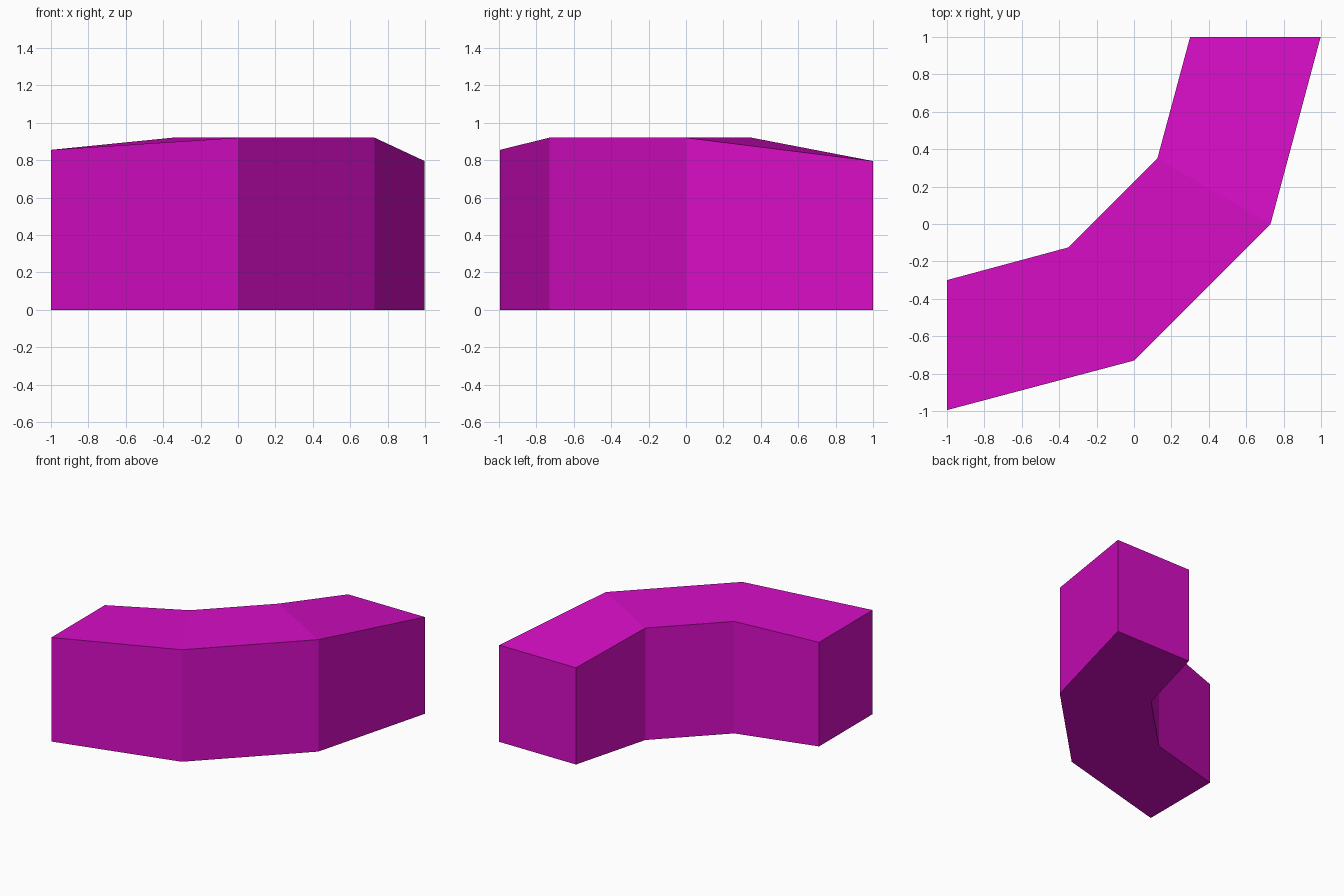
import bpy
import bmesh

default = bpy.data.objects.get("Cube")
if default:
    bpy.data.objects.remove(default, do_unlink=True)

# One flat magenta
magenta = bpy.data.materials.new("magenta")
magenta.use_nodes = True
COLOUR = (0.68, 0.004, 0.56, 1.0)
magenta.diffuse_color = COLOUR
magenta.node_tree.nodes["Principled BSDF"].inputs["Base Color"].default_value = COLOUR

# Cross-sections along the bend: outer point, inner point, top height
SECTIONS = [
    ((-1.0, -0.995), (-1.0, -0.30), 0.855),
    ((0.0, -0.73), (-0.35, -0.125), 0.92),
    ((0.73, 0.0), (0.125, 0.35), 0.92),
    ((0.998, 1.0), (0.30, 1.0), 0.795),
]

# Loft the four-sided sections into a closed curved block
bm = bmesh.new()
rings = []
for outer, inner, top in SECTIONS:
    corners = [(*outer, 0), (*inner, 0), (*inner, top), (*outer, top)]
    rings.append([bm.verts.new(c) for c in corners])
for a, b in zip(rings, rings[1:]):
    for i in range(4):
        j = (i + 1) % 4
        bm.faces.new((a[i], a[j], b[j], b[i]))
bm.faces.new(rings[0])
bm.faces.new(rings[-1])
bmesh.ops.recalc_face_normals(bm, faces=bm.faces)

mesh = bpy.data.meshes.new("curved_block")
bm.to_mesh(mesh)
bm.free()
mesh.materials.append(magenta)
block = bpy.data.objects.new("curved_block", mesh)
bpy.context.collection.objects.link(block)
